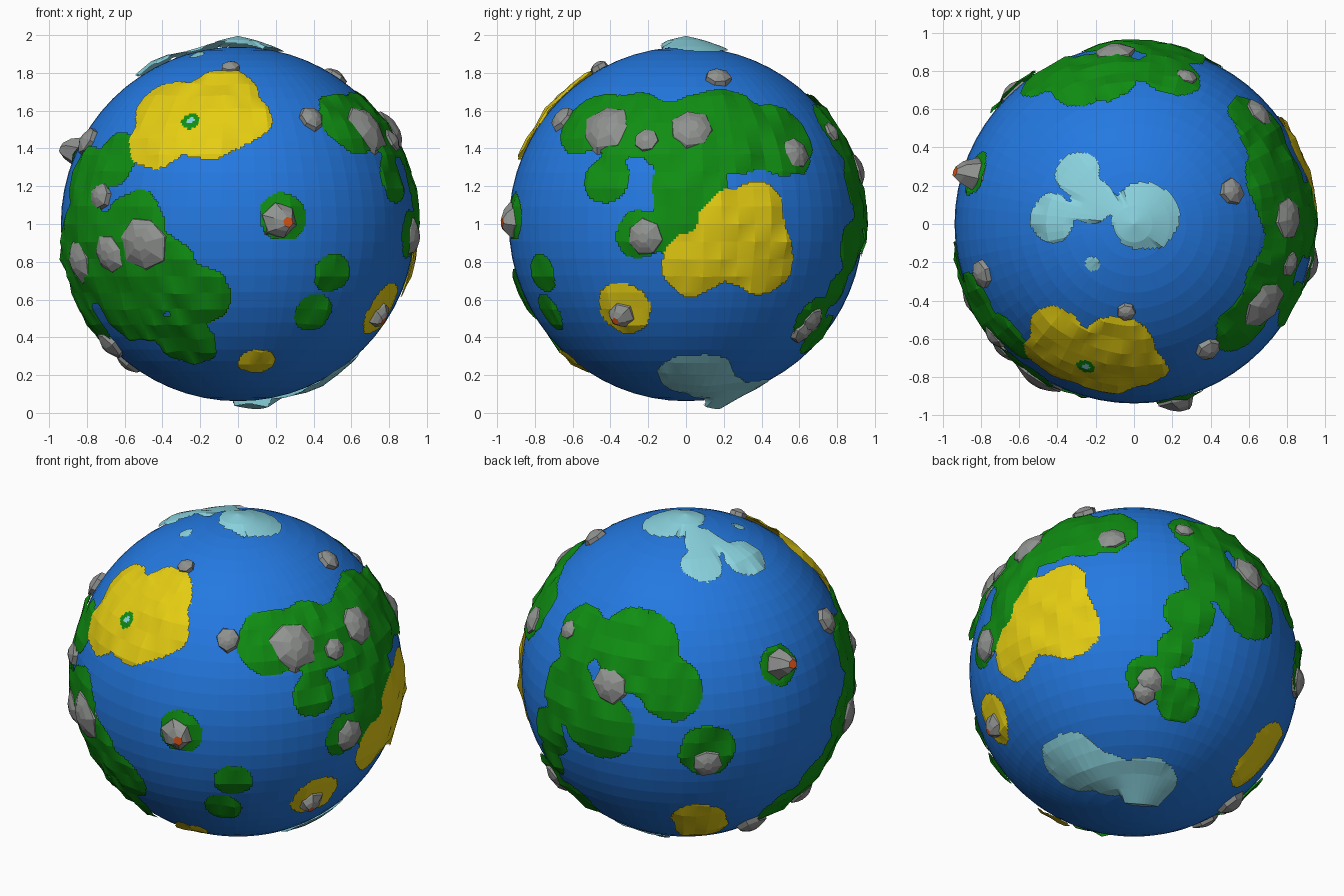
import bpy, bmesh, math, random
from mathutils import Vector, noise

if "Cube" in bpy.data.objects:
    bpy.data.objects.remove(bpy.data.objects["Cube"])

random.seed(4)
SEG, RINGS, SUB = 64, 32, 7
SEA, SHORE, R = 0.938, 0.943, 0.95


def material(name, rgb):
    m = bpy.data.materials.new(name)
    m.diffuse_color = (*rgb, 1)
    m.use_nodes = True
    m.node_tree.nodes["Principled BSDF"].inputs["Base Color"].default_value = m.diffuse_color
    return m


MATS = {
    "sea": material("sea blue", (0.017, 0.19, 0.75)),
    "land": material("grass green", (0.005, 0.27, 0.006)),
    "desert": material("desert yellow", (0.78, 0.61, 0.006)),
    "ice": material("ice cyan", (0.25, 0.64, 0.72)),
    "rock": material("rock grey", (0.28, 0.29, 0.28)),
    "lava": material("lava orange", (0.75, 0.09, 0.008)),
}

# Viewing directions as azimuth and elevation
FRONT, RIGHT, LEFT, TOP, BACK, BELOW = (0, 0), (90, 0), (270, 0), (0, 90), (215, 25), (143, -25)


def locate(vw, u, v):
    """Point on the unit globe seen at (u, v) from a viewing direction."""
    a, e = math.radians(vw[0]), math.radians(vw[1])
    right = Vector((math.cos(a), math.sin(a), 0))
    up = Vector((-math.sin(a) * math.sin(e), math.cos(a) * math.sin(e), math.cos(e)))
    out = right.cross(up)
    return (right * u + up * v + out * math.sqrt(max(0, R * R - u * u - v * v))).normalized()


def blobs(spots):
    """Round patches (u, v, radius) that melt together into one coast."""
    return [(locate(vw, u, v), r, 1 - (1.5 * r / R) ** 2 / 2) for vw, s in spots.items() for u, v, r in s]


OASIS = blobs({FRONT: [(-.25, .54, .05)]})
POOL = blobs({FRONT: [(-.25, .54, .02)]})
DESERT = blobs({
    FRONT: [(-.42, .46, .18), (-.40, .64, .17), (-.14, .52, .2), (.03, .56, .15), (-.08, .7, .19), (.1, -.73, .1)],
    RIGHT: [(-.33, -.45, .15), (.3, -.07, .26), (.04, -.22, .17), (.42, -.2, .18), (.38, .08, .15)],
    BELOW: [(.66, -.56, .15), (.74, -.45, .16)],
})
LAND = blobs({
    FRONT: [(-.66, .34, .16), (-.82, .25, .17), (-.55, 0, .18), (-.82, -.12, .27), (-.42, -.26, .22),
            (-.60, -.42, .24), (-.20, -.38, .17), (-.28, -.62, .17), (.5, -.26, .11), (.4, -.47, .11),
            (.24, .04, .13)],
    LEFT: [(.32, -.2, .24), (.12, -.5, .22), (-.1, -.6, .15)],
    RIGHT: [(-.52, .54, .19), (-.3, .53, .21), (-.03, .47, .23), (.22, .5, .27), (.5, .45, .22), (-.42, .24, .13),
            (.02, .2, .2), (-.25, -.06, .13), (.02, -.02, .2)],
    BACK: [(-.28, .12, .25), (-.6, .22, .18), (-.5, -.3, .22), (-.08, -.1, .18), (.12, -.45, .16), (.53, .04, .12)],
    BELOW: [(.4, .52, .2), (.27, .27, .15), (.19, .06, .11), (.04, -.11, .13), (.22, -.24, .13)],
})
ICE = blobs({
    TOP: [(-.3, .27, .12), (-.43, .03, .13), (.06, .04, .18), (-.22, .12, .12), (-.22, -.21, .04)],
    BELOW: [(-.36, -.59, .2), (.05, -.69, .18), (-.15, -.66, .15)],
})
LAYERS = [("ice", POOL), ("land", OASIS), ("desert", DESERT), ("land", LAND), ("ice", ICE)]


def classify(d):
    for kind, patch in LAYERS:
        near = [(c, r) for c, r, reach in patch if d.dot(c) > reach]
        if near:
            wob = .09 * noise.noise(d * 9)
            if sum(math.exp(11 * (1 + wob - (d - c).length * R / r)) for c, r in near) > 1:
                return kind
    return None


# Ice hummocks: centre direction, radius, height
HUMPS = [(Vector((0, 0, 1)), .24, .045), (Vector((.07, .12, -1)).normalized(), .22, .065),
         (Vector((-.42, 0, .85)).normalized(), .2, .03), (Vector((.42, .1, -.85)).normalized(), .2, .025)]


def coarse_point(i, j):
    t, f = math.pi * j / RINGS, math.tau * i / SEG
    d = Vector((math.sin(t) * math.cos(f), math.sin(t) * math.sin(f), math.cos(t)))
    kind, h = classify(d), SHORE
    if kind in ("land", "desert"):
        h += random.uniform(.003, .025)
    elif kind == "ice":
        h += .008 + sum(k * max(0, 1 - (d - c).length / r) for c, r, k in HUMPS)
    return d * h


def add_object(name, verts, faces, mats, idx=None):
    me = bpy.data.meshes.new(name)
    me.from_pydata([tuple(v) for v in verts], [], faces)
    for m in mats:
        me.materials.append(MATS[m])
    if idx:
        me.polygons.foreach_set("material_index", idx)
    bm = bmesh.new()
    bm.from_mesh(me)
    bmesh.ops.remove_doubles(bm, verts=bm.verts, dist=1e-5)
    bm.to_mesh(me)
    bm.free()
    ob = bpy.data.objects.new(name, me)
    ob.location.z = 1
    bpy.context.collection.objects.link(ob)
    return ob


# Ocean
bpy.ops.mesh.primitive_uv_sphere_add(segments=SEG, ring_count=RINGS, radius=SEA, location=(0, 0, 1))
bpy.context.object.name = "ocean"
bpy.context.object.data.materials.append(MATS["sea"])

# Land, desert and ice shells: coarse facets, finely cut along the coasts
poles = {j: coarse_point(0, j) for j in (0, RINGS)}
grid = [[poles[j] if j in poles else coarse_point(i, j) for j in range(RINGS + 1)] for i in range(SEG)]
shells = {k: ([], []) for k in ("land", "desert", "ice")}
for i in range(SEG):
    for j in range(RINGS):
        a, b = grid[i][j], grid[i][j + 1]
        d, c = grid[(i + 1) % SEG][j], grid[(i + 1) % SEG][j + 1]
        fine = [[a.lerp(b, t / SUB).lerp(d.lerp(c, t / SUB), s / SUB) for t in range(SUB + 1)]
                for s in range(SUB + 1)]
        for s in range(SUB):
            for t in range(SUB):
                q = [fine[s][t], fine[s][t + 1], fine[s + 1][t + 1], fine[s + 1][t]]
                kind = classify((q[0] + q[1] + q[2] + q[3]).normalized())
                if kind:
                    vs, fs = shells[kind]
                    n = len(vs)
                    vs.extend(q)
                    fs.append((n, n + 1, n + 2, n + 3))
add_object("continents", *shells["land"], ["land"])
add_object("deserts", *shells["desert"], ["desert"])
add_object("ice_caps", *shells["ice"], ["ice"])


def peak(name, base, r, h, top=None, sides=7, lava=False):
    """Low-poly mountain standing radially on the globe."""
    top = top or base
    rings = [(base, r * 1.08, .935), (base, r * .97, .962), (base.lerp(top, .5), r * .6, .955 + h * .7),
             (top, r * .28, .955 + h)]
    verts, faces = [], []
    for c, rad, height in rings:
        x = c.orthogonal().normalized()
        y = c.cross(x).normalized()
        for k in range(sides):
            a, w = math.tau * k / sides, rad * random.uniform(.9, 1.1)
            verts.append((c + (x * math.cos(a) + y * math.sin(a)) * w).normalized() * height)
    for g in range(3):
        for k in range(sides):
            n = (k + 1) % sides
            faces.append((g * sides + k, g * sides + n, (g + 1) * sides + n, (g + 1) * sides + k))
    faces.append(tuple(range(3 * sides, 4 * sides)))
    idx = [0] * (3 * sides) + [1 if lava else 0]
    add_object(name, verts, faces, ["rock", "lava"] if lava else ["rock"], idx)


# Mountains: position in a view, radius
MOUNTAINS = blobs({
    FRONT: [(-.73, .15, .07), (-.68, -.16, .11), (-.5, -.10, .15), (-.84, -.20, .12), (-.68, -.64, .09),
            (-.80, .44, .08), (-.04, .83, .05)],
    RIGHT: [(-.42, .51, .15), (-.66, .56, .07), (-.21, .44, .065), (.03, .50, .12), (.17, .78, .07),
            (.58, .375, .09), (-.22, -.07, .10), (.62, -.57, .07)],
    BACK: [(-.43, -.075, .11), (-.665, .24, .06), (.12, -.52, .09)],
    BELOW: [(.05, -.13, .08), (.57, -.75, .09)],
})
for centre, r, _ in MOUNTAINS:
    peak("mountain", centre, r, .015 + .17 * r)

# Volcanoes with lava craters
peak("front_volcano", locate(FRONT, .22, .02), .10, .055, locate(FRONT, .25, .01), 6, True)
peak("east_volcano", locate(RIGHT, -.34, -.48), .075, .045, locate(RIGHT, -.355, -.49), 6, True)
peak("west_volcano", locate(BACK, .53, .05), .095, .10, locate(BACK, .55, .04), 6, True)
